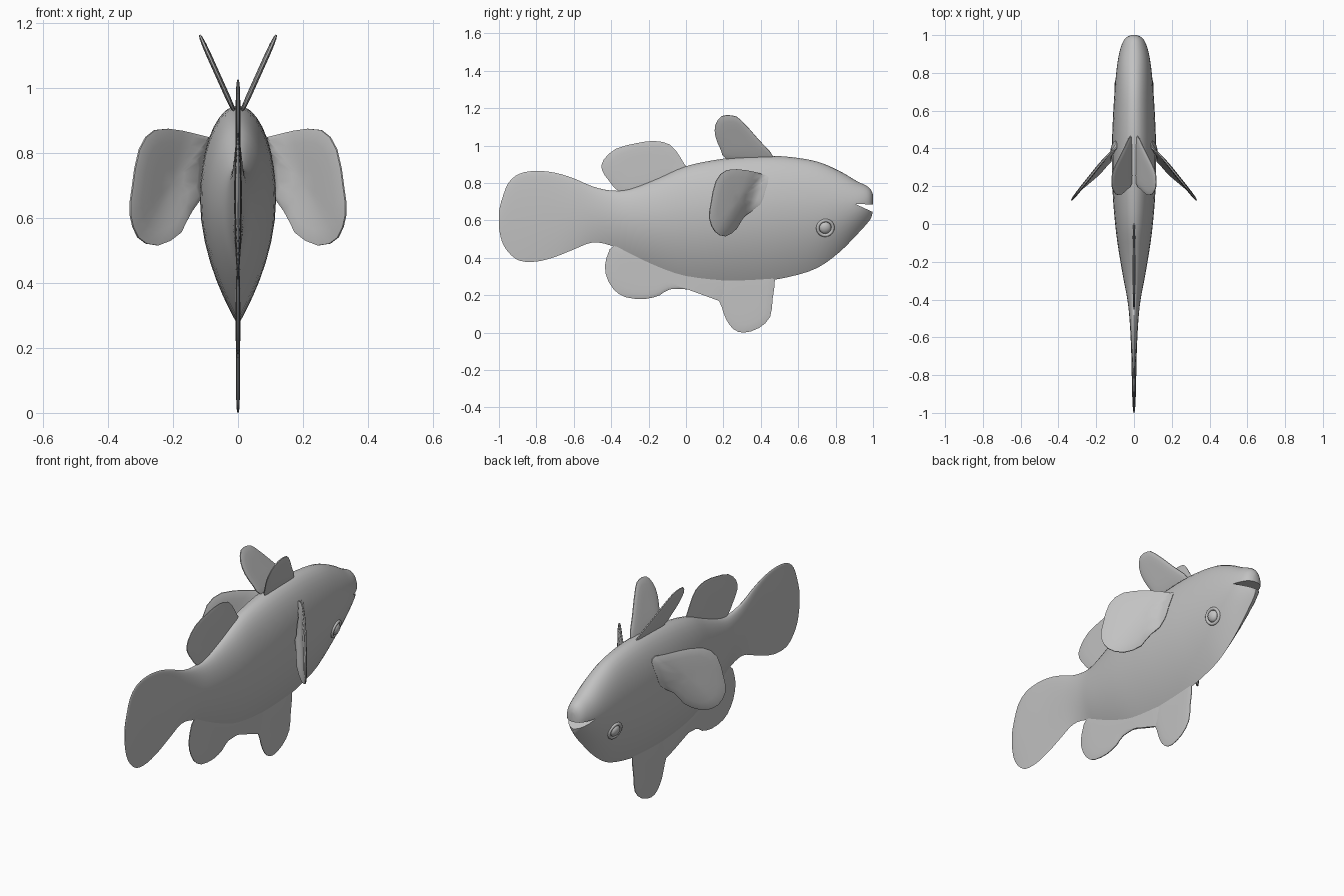
import bpy, bmesh, math
from mathutils import Vector

if "Cube" in bpy.data.objects:
    bpy.data.objects.remove(bpy.data.objects["Cube"])

grey = bpy.data.materials.new("plain grey")
grey.diffuse_color = (0.54, 0.54, 0.54, 1)
grey.use_nodes = True
grey.node_tree.nodes["Principled BSDF"].inputs["Base Color"].default_value = grey.diffuse_color


def smooth_shade(ob, angle=40):
    bpy.ops.object.select_all(action='DESELECT')
    bpy.context.view_layer.objects.active = ob
    ob.select_set(True)
    bpy.ops.object.shade_smooth_by_angle(angle=math.radians(angle))


def finish(name, bm):
    bmesh.ops.recalc_face_normals(bm, faces=bm.faces)
    mesh = bpy.data.meshes.new(name)
    bm.to_mesh(mesh)
    bm.free()
    mesh.materials.append(grey)
    ob = bpy.data.objects.new(name, mesh)
    bpy.context.collection.objects.link(ob)
    smooth_shade(ob)
    return ob


def spline(p0, p1, p2, p3, t):
    return 0.5 * (2 * p1 + (p2 - p0) * t + (2 * p0 - 5 * p1 + 4 * p2 - p3) * t * t
                  + (3 * p1 - p0 - 3 * p2 + p3) * t ** 3)


# Body and tail stations: y, bottom z, top z, half width
stations = [Vector(s) for s in (
    (-1.0, .56, .65, .002), (-.985, .49, .71, .005), (-.95, .43, .80, .008),
    (-.89, .385, .85, .010), (-.8, .38, .865, .012), (-.7, .405, .855, .014),
    (-.6, .445, .825, .018), (-.5, .482, .782, .024), (-.4, .465, .76, .035),
    (-.3, .41, .768, .054), (-.15, .34, .825, .08), (0, .29, .89, .10),
    (.2, .27, .93, .115), (.4, .275, .945, .117), (.55, .298, .94, .112),
    (.7, .345, .915, .103), (.82, .43, .865, .092), (.91, .52, .812, .077),
    (.965, .58, .785, .058), (.99, .615, .762, .038), (1.0, .655, .735, .014))]

MID = 0.58


def body_half_width(y, z):
    for a, b in zip(stations, stations[1:]):
        if a[0] <= y <= b[0]:
            _, lo, hi, w = a.lerp(b, (y - a[0]) / (b[0] - a[0]))
            zc = lo + MID * (hi - lo)
            t = (z - zc) / (hi - zc) if z > zc else (zc - z) / (zc - lo)
            return w * (math.sqrt(max(0, 1 - t * t)) if z > zc else 1 - t ** 1.9)


bm = bmesh.new()
rings = []
n = len(stations)
sections = []
for i in range(n - 1):
    q = [stations[max(0, min(n - 1, i + k))] for k in (-1, 0, 1, 2)]
    sections += [spline(*q, k / 3) for k in range(3)]
sections.append(stations[-1])
for y, lo, hi, w in sections:
    zc = lo + MID * (hi - lo)
    ring = []
    for k in range(36):
        a = math.tau * k / 36
        s, c = math.sin(a), math.cos(a)
        if s >= 0:
            x, z = w * c, zc + (hi - zc) * s
        else:
            x, z = math.copysign(w * (1 - abs(s) ** 1.9), c), zc + (zc - lo) * s
        ring.append(bm.verts.new((x, y, z)))
    rings.append(ring)
for r, s in zip(rings, rings[1:]):
    for k in range(36):
        j = (k + 1) % 36
        bm.faces.new((r[k], r[j], s[j], s[k]))
bm.faces.new(rings[0])
bm.faces.new(rings[-1])
bmesh.ops.remove_doubles(bm, verts=bm.verts, dist=1e-5)
body = finish("body", bm)

# Mouth: wedge cut out of the snout
bm = bmesh.new()
wedge = [[bm.verts.new((x, y, z)) for y, z in ((.905, .688), (1.05, .684), (1.05, .622))]
         for x in (-.2, .2)]
bm.faces.new(wedge[0])
bm.faces.new(wedge[1])
for k in range(3):
    j = (k + 1) % 3
    bm.faces.new((wedge[0][k], wedge[0][j], wedge[1][j], wedge[1][k]))
cutter = finish("mouth_cutter", bm)
cutter.hide_render = True
bpy.context.view_layer.objects.active = body
cut = body.modifiers.new("mouth", 'BOOLEAN')
cut.operation = 'DIFFERENCE'
cut.object = cutter
cut.solver = 'EXACT'
bpy.ops.object.modifier_apply(modifier=cut.name)
bpy.data.objects.remove(cutter)
smooth_shade(body)


# Fins: lens-shaped plates from a (y, z) outline; place() gives x, push is the thickness direction
def fin(name, outline, place, push, thick, side=1):
    pts = [Vector(p) for p in outline]
    m = len(pts)
    smooth = [spline(*[pts[(i + k) % m] for k in (-1, 0, 1, 2)], t)
              for i in range(m) for t in (0, .5)]
    centre = sum(smooth, Vector((0, 0))) / len(smooth)
    push = Vector(push).normalized()
    bm = bmesh.new()

    def vert(p, h):
        v = Vector((place(*p), p[0], p[1])) + push * h
        return bm.verts.new((v.x * side, v.y, v.z))

    count = len(smooth)
    for sgn in (1, -1):
        loops = [[vert(centre.lerp(p, s), sgn * thick * h) for p in smooth]
                 for s, h in ((1, .3), (.93, .65), (.75, .9), (.5, 1), (.25, 1))]
        mid = vert(centre, sgn * thick)
        for a, b in zip(loops, loops[1:]):
            for k in range(count):
                j = (k + 1) % count
                bm.faces.new((a[k], a[j], b[j], b[k]))
        for k in range(count):
            bm.faces.new((loops[-1][k], loops[-1][(k + 1) % count], mid))
        if sgn == 1:
            rim = loops[0]
    for k in range(count):
        j = (k + 1) % count
        bm.faces.new((rim[k], rim[j], loops[0][j], loops[0][k]))
    finish(name, bm)


# Single fins on the centre line
flat = lambda y, z: 0
fin("upper_rear_fin", [(-.36, .755), (-.41, .81), (-.45, .87), (-.44, .925), (-.375, .983),
    (-.27, 1.012), (-.17, 1.025), (-.085, 1.005), (-.035, .945), (-.005, .895), (.03, .85),
    (-.15, .78), (-.28, .74)], flat, (1, 0, 0), .007)
fin("lower_rear_fin", [(-.37, .475), (-.425, .4), (-.43, .315), (-.39, .235), (-.325, .19),
    (-.22, .18), (-.14, .2), (-.085, .232), (.05, .225), (.19, .165), (.25, .25), (.2, .32),
    (0, .36), (-.2, .42)], flat, (1, 0, 0), .007)
fin("lower_front_fin", [(.17, .2), (.19, .14), (.215, .07), (.255, .018), (.31, 0), (.39, .025),
    (.45, .085), (.463, .18), (.475, .28), (.45, .32), (.3, .33), (.19, .3)],
    flat, (1, 0, 0), .006)


# The side fins sweep back, curl gently inwards at the front and stay clear of the body
def side_fin_x(y, z):
    curl = max(0, .85 * (y - .25) + .5 * (.7 - z))
    return max(.088 + (.43 - y) * .8 - 5 * curl ** 2, body_half_width(y, z) + .003)


# Paired fins and eyes
for label, side in (("right", 1), ("left", -1)):
    fin(label + "_top_fin", [(.475, .925), (.39, 1.03), (.295, 1.135), (.25, 1.16), (.19, 1.157),
        (.157, 1.11), (.157, 1.05), (.185, .98), (.215, .93), (.34, .92)],
        lambda y, z: .013 + (z - .93) * .45, (1, 0, -.45), .008, side)
    fin(label + "_side_fin", [(.44, .83), (.405, .848), (.325, .868), (.22, .87), (.16, .81),
        (.133, .69), (.125, .61), (.155, .54), (.21, .515), (.27, .555), (.31, .62),
        (.395, .685), (.42, .75)], side_fin_x, (1, .8, 0), .009, side)

    # Eye: flattened ball inside a raised ring, tilted to the cheek
    y, z, d = .745, .56, .01
    wide = body_half_width
    nrm = Vector((1, -(wide(y + d, z) - wide(y - d, z)) / (2 * d),
                  -(wide(y, z + d) - wide(y, z - d)) / (2 * d))).normalized()
    nrm.x *= side
    pos = Vector((side * wide(y, z), y, z))
    turn = nrm.to_track_quat('Z', 'Y')
    bpy.ops.mesh.primitive_torus_add(major_radius=.041, minor_radius=.009,
                                     major_segments=24, minor_segments=8, location=pos)
    ring = bpy.context.object
    ring.name = label + "_eye_ring"
    bpy.ops.mesh.primitive_uv_sphere_add(segments=20, ring_count=12, radius=.032, location=pos)
    ball = bpy.context.object
    ball.name = label + "_eye"
    ball.scale.z = .6
    for ob in (ring, ball):
        ob.rotation_euler = turn.to_euler()
        ob.data.materials.append(grey)
        ob.data.shade_smooth()
